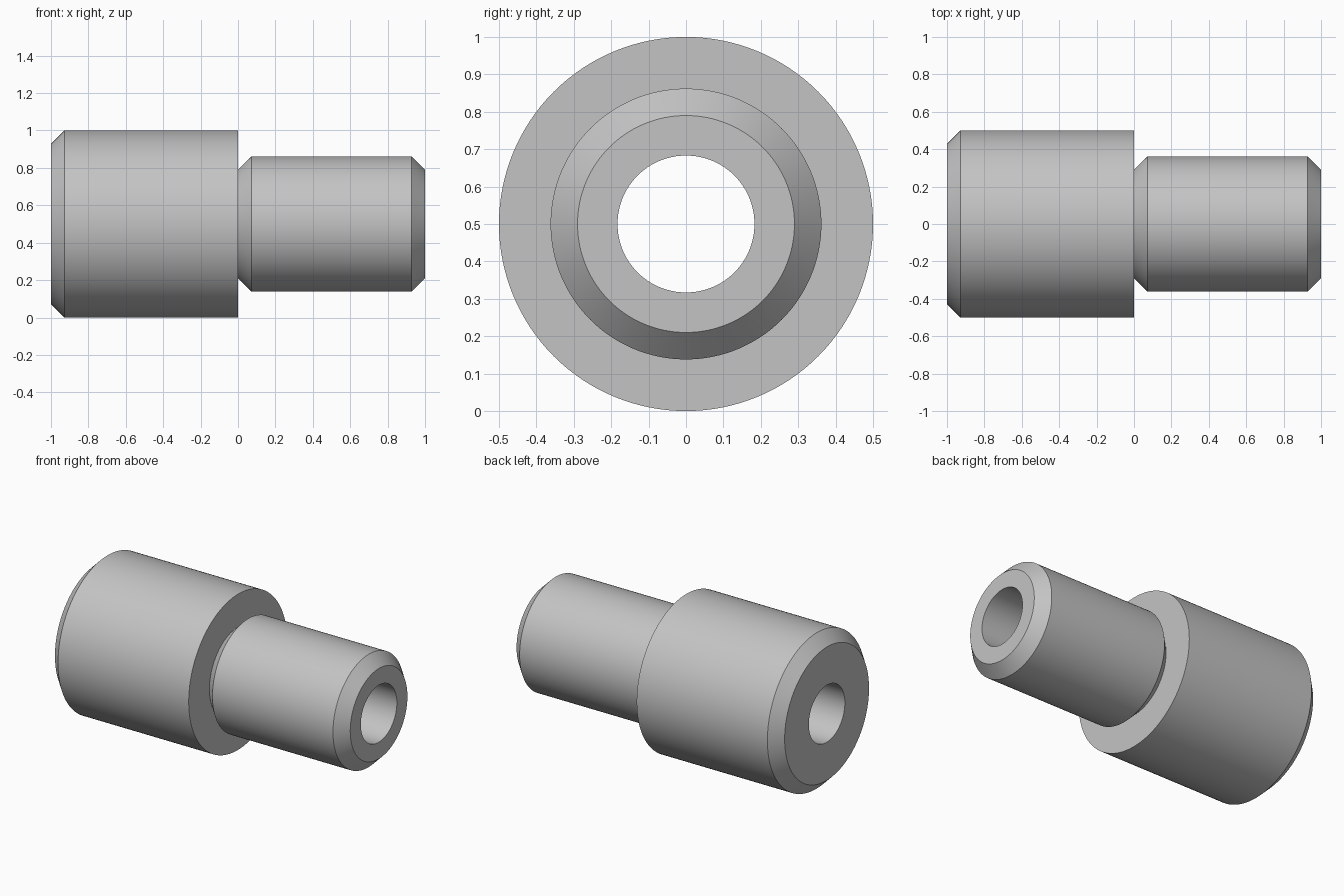
import bpy
import bmesh
import math

cube = bpy.data.objects.get("Cube")
if cube:
    bpy.data.objects.remove(cube, do_unlink=True)

# Plain grey metal
metal = bpy.data.materials.new("grey_metal")
metal.use_nodes = True
grey = (0.55, 0.55, 0.55, 1)
metal.diffuse_color = grey
metal.node_tree.nodes["Principled BSDF"].inputs["Base Color"].default_value = grey


def lathe_x(name, profile, centre_z, segments=128):
    """Spin a closed (x, radius) profile around a horizontal axis."""
    bm = bmesh.new()
    rings = []
    for x, r in profile:
        angles = [math.tau * i / segments for i in range(segments)]
        rings.append([bm.verts.new((x, r * math.cos(a), r * math.sin(a))) for a in angles])
    for k, ring in enumerate(rings):
        following = rings[(k + 1) % len(rings)]
        for i in range(segments):
            j = (i + 1) % segments
            bm.faces.new((ring[i], ring[j], following[j], following[i]))
    bmesh.ops.recalc_face_normals(bm, faces=bm.faces)
    mesh = bpy.data.meshes.new(name)
    bm.to_mesh(mesh)
    bm.free()
    mesh.materials.append(metal)
    obj = bpy.data.objects.new(name, mesh)
    obj.location.z = centre_z
    bpy.context.collection.objects.link(obj)
    bpy.ops.object.select_all(action="DESELECT")
    bpy.context.view_layer.objects.active = obj
    obj.select_set(True)
    bpy.ops.object.shade_smooth_by_angle(angle=math.radians(30))
    return obj


# Large collar, undercut shoulder, chamfered sleeve and through bore
bore, body, sleeve, bevel = 0.183, 0.5, 0.362, 0.072
lathe_x("stepped_bushing", [
    (-1, bore), (-1, body - bevel), (-1 + bevel, body), (0, body),
    (0, sleeve - bevel), (bevel, sleeve), (1 - bevel, sleeve),
    (1, sleeve - bevel), (1, bore),
], body)
